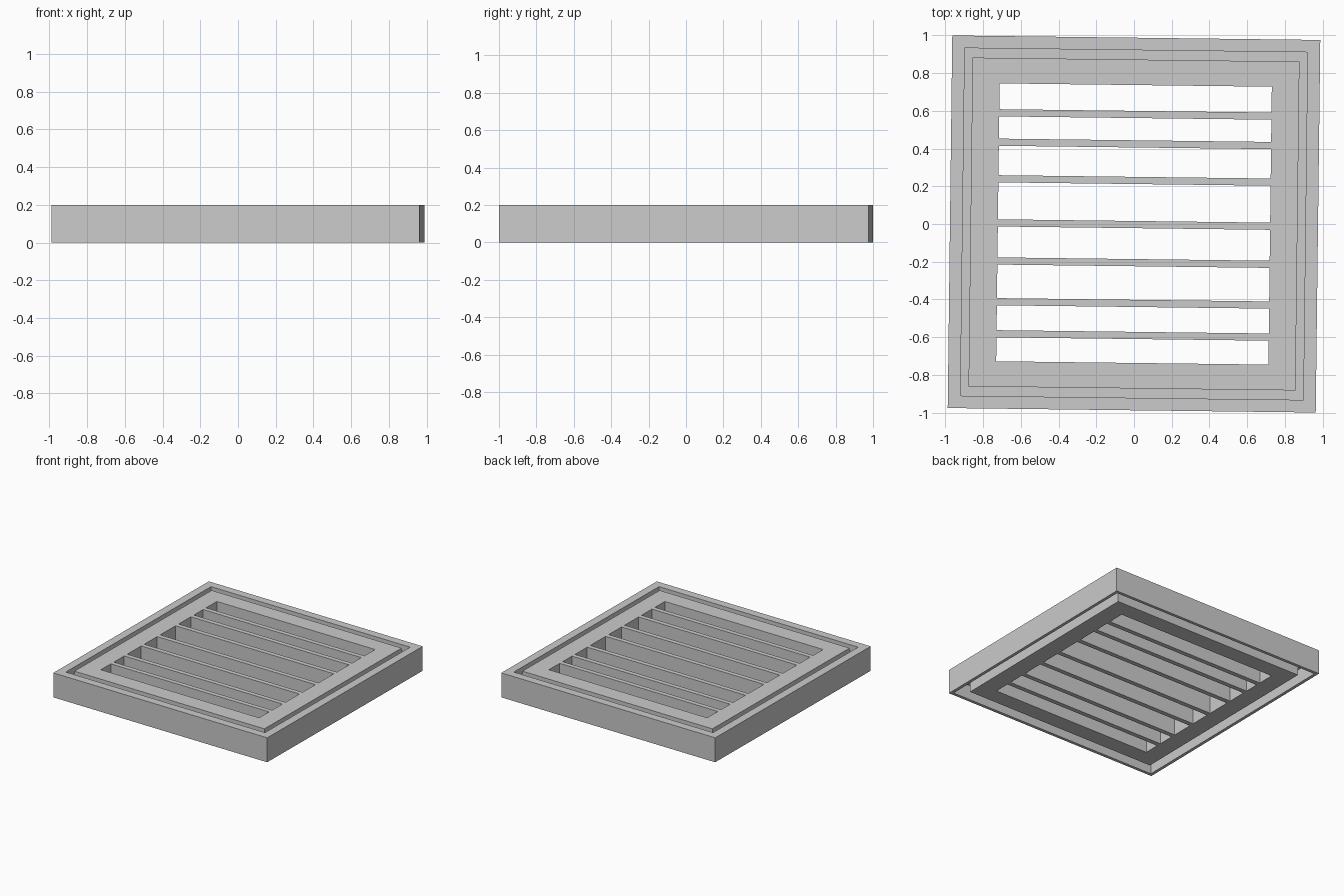
import bpy
import bmesh
import math
from mathutils import Matrix

if "Cube" in bpy.data.objects:
    bpy.data.objects.remove(bpy.data.objects["Cube"], do_unlink=True)

HEIGHT = 0.2
TURN = Matrix.Rotation(math.radians(-0.7), 4, 'Z')

grey = bpy.data.materials.new("light grey")
grey.use_nodes = True
grey.diffuse_color = (0.6, 0.6, 0.6, 1)
grey.node_tree.nodes["Principled BSDF"].inputs["Base Color"].default_value = grey.diffuse_color


def finish(name, bm):
    bmesh.ops.recalc_face_normals(bm, faces=bm.faces)
    mesh = bpy.data.meshes.new(name)
    bm.to_mesh(mesh)
    bm.free()
    mesh.transform(TURN)
    mesh.materials.append(grey)
    obj = bpy.data.objects.new(name, mesh)
    bpy.context.collection.objects.link(obj)
    return obj


def ring(name, profile):
    """Sweep a closed (half x, half y, z) profile round four mitred corners."""
    bm = bmesh.new()
    corners = [(-1, -1), (1, -1), (1, 1), (-1, 1)]
    loops = [[bm.verts.new((sx * x, sy * y, z)) for x, y, z in profile]
             for sx, sy in corners]
    n = len(profile)
    for i in range(4):
        a, b = loops[i], loops[(i + 1) % 4]
        for j in range(n):
            k = (j + 1) % n
            bm.faces.new((a[j], b[j], b[k], a[k]))
    return finish(name, bm)


# Half sizes of the nested rectangles
OUTER = (0.976, 0.988)
SKIRT = (0.951, 0.963)
RIM = (0.909, 0.922)
GRATE = (0.867, 0.872)
OPENING = (0.722, 0.737)
WEB_LOW, WEB_HIGH = 0.12, 0.15

# Outer frame with thick rim, thin skirt, and web joining the grate
ring("outer_frame", [
    (*OUTER, 0), (*OUTER, HEIGHT), (*RIM, HEIGHT), (*RIM, WEB_HIGH),
    (*GRATE, WEB_HIGH), (*GRATE, WEB_LOW), (*SKIRT, WEB_LOW), (*SKIRT, 0)])

# Inner frame around the slots
ring("grate_frame", [
    (*GRATE, 0), (*GRATE, HEIGHT), (*OPENING, HEIGHT), (*OPENING, 0)])

# Slats at their uneven spacing
for i, y in enumerate((0.581, 0.425, 0.231, -0.003, -0.205, -0.421, -0.591)):
    bm = bmesh.new()
    bmesh.ops.create_cube(bm, size=1, matrix=Matrix.Translation((0, y, HEIGHT / 2))
                          @ Matrix.Diagonal((2 * OPENING[0], 0.038, HEIGHT, 1)))
    finish(f"slat_{i + 1}", bm)
